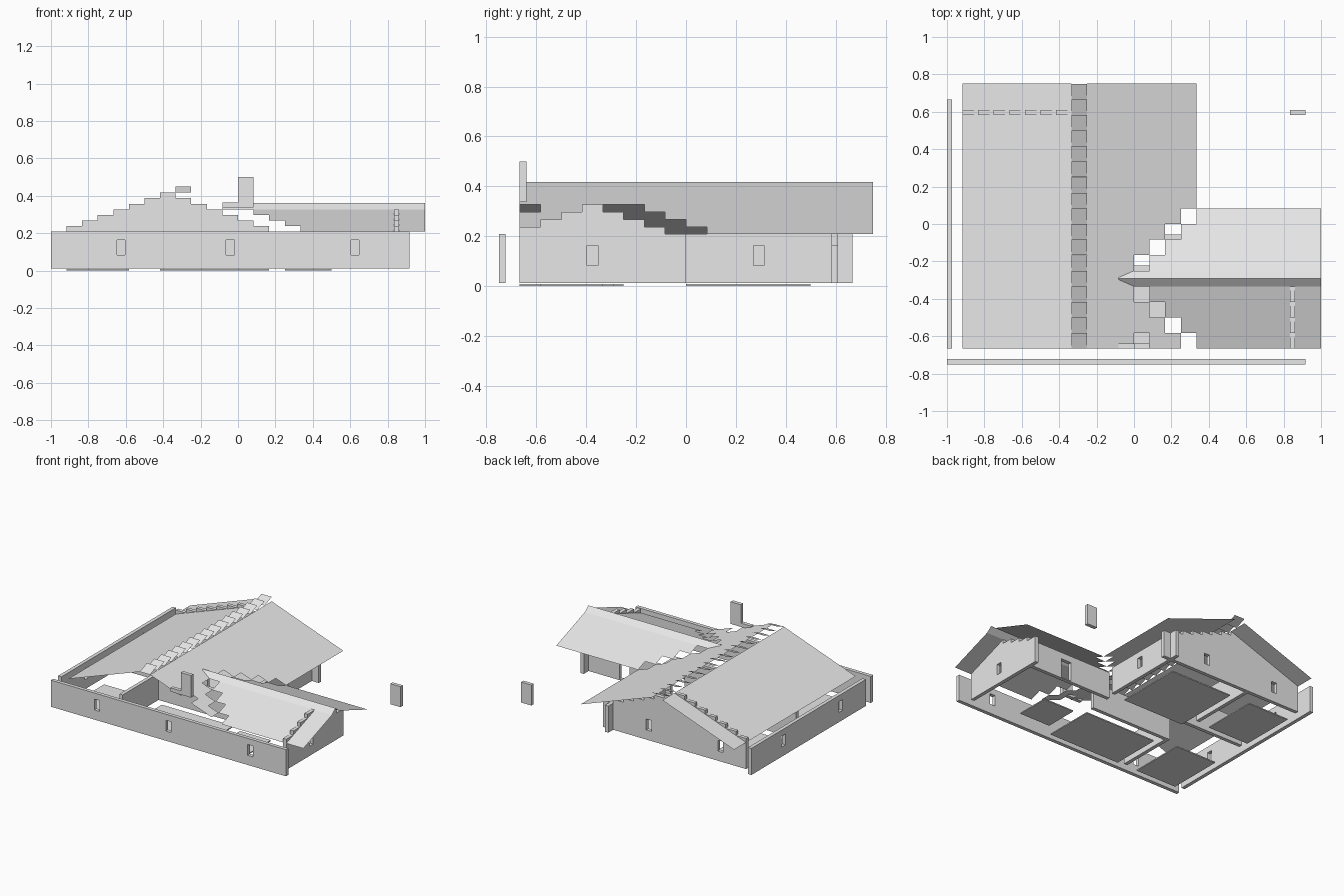
import bpy, bmesh
from mathutils import Vector

if "Cube" in bpy.data.objects:
    bpy.data.objects.remove(bpy.data.objects["Cube"])

C = 1 / 12            # plan module
RISE = 0.0298         # roof rise per module
T = 0.027             # wall thickness
Z0, Z1 = 0.012, 0.208  # wall bottom and eave height
X0, Y0 = -11 * C, -8 * C

grey = bpy.data.materials.new("light_grey")
grey.diffuse_color = (0.8, 0.8, 0.8, 1)
grey.use_nodes = True
grey.node_tree.nodes["Principled BSDF"].inputs["Base Color"].default_value = grey.diffuse_color


def finish(name, bm):
    bmesh.ops.remove_doubles(bm, verts=bm.verts, dist=1e-5)
    me = bpy.data.meshes.new(name)
    bm.to_mesh(me)
    bm.free()
    me.materials.append(grey)
    ob = bpy.data.objects.new(name, me)
    bpy.context.collection.objects.link(ob)
    return ob


def prism(name, outline, axis, pos, thick):
    """Extrude an outline of (along, z) points into an upright slab."""
    bm = bmesh.new()
    if axis == 'x':
        pts = [(u, pos, z) for u, z in outline]
        d = Vector((0, thick, 0))
    else:
        pts = [(pos, u, z) for u, z in outline]
        d = Vector((thick, 0, 0))
    face = bm.faces.new([bm.verts.new(p) for p in pts])
    ext = bmesh.ops.extrude_face_region(bm, geom=[face])
    bmesh.ops.translate(bm, vec=d, verts=[
        v for v in ext['geom'] if isinstance(v, bmesh.types.BMVert)])
    bmesh.ops.recalc_face_normals(bm, faces=bm.faces)
    return finish(name, bm)


def rect(a, b, z0=Z0, z1=Z1):
    return [(a, z0), (b, z0), (b, z1), (a, z1)]


def wall(name, outline, axis, pos, holes=()):
    """Wall slab with rectangular openings (a, b, z0, z1) cut through."""
    ob = prism(name, outline, axis, pos, T)
    for h in holes:
        cut = prism("opening_cutter", rect(*h), axis, pos - T, 3 * T)
        mod = ob.modifiers.new("opening", 'BOOLEAN')
        mod.object, mod.operation, mod.solver = cut, 'DIFFERENCE', 'EXACT'
        dg = bpy.context.evaluated_depsgraph_get()
        me = bpy.data.meshes.new_from_object(ob.evaluated_get(dg))
        ob.modifiers.clear()
        ob.data = me
        bpy.data.objects.remove(cut)
    return ob


def window(u):
    return (u - 0.022, u + 0.022, 0.083, 0.163)


def stepped(start, end, first, tops):
    """Wall outline whose top follows a stair, one step per module."""
    pts = [(start, Z0), (end, Z0), (end, Z1)]
    top = []
    for i, z in enumerate(tops):
        top += [(first + i * C, z), (first + (i + 1) * C, z)]
    top.append((first + len(tops) * C, Z1))
    if first > start + 1e-4:
        top.insert(0, (first, Z1))
        top.insert(0, (start, Z1))
    out = pts + top[::-1]
    clean = []
    for p in out:
        if not clean or (Vector(p) - Vector(clean[-1])).length > 1e-4:
            clean.append(p)
    return clean


def sheet(name, quads):
    bm = bmesh.new()
    for q in quads:
        bm.faces.new([bm.verts.new(p) for p in q])
    return finish(name, bm)


# Outer walls
wall("front_wall", rect(-1, 11 * C), 'x', -9 * C,
     [window(-7.5 * C), window(-0.5 * C), window(7.5 * C)])
wall("left_wall", rect(Y0, 8 * C), 'y', -1, [window(-4.5 * C), window(3.5 * C)])
wall("main_right_wall", rect(0, 8 * C), 'y', 2 * C, [window(3.5 * C)])
wall("wing_back_wall", rect(2 * C, 10 * C), 'x', -C, [(6 * C, 7 * C, 0.02, 0.16)])

# Stepped gable walls
tops = [Z1 + (i + 1) * RISE for i in range(7)] + [Z1 + i * RISE for i in range(6, 0, -1)]
wall("main_gable_wall", stepped(X0, 3 * C, X0, tops), 'x', 7 * C,
     [window(-8.5 * C), window(-1.5 * C)])
tops = [Z1 + (i + 1) * RISE for i in range(4)] + [Z1 + i * RISE for i in range(3, 0, -1)]
wall("wing_gable_wall", stepped(Y0, 0, Y0, tops), 'y', 10 * C, [window(-4.5 * C)])

# Inner walls
wall("inner_wall_front", rect(Y0, -3 * C), 'y', -6 * C)
wall("inner_wall_middle", rect(-6 * C, 2 * C), 'x', -3 * C)
wall("inner_wall_left", rect(X0, -3 * C), 'x', 0)
wall("inner_wall_back", rect(C, 7 * C), 'y', -6 * C)

# Loose door and chimney panels
prism("door_panel", rect(10 * C, 11 * C, Z0, 0.163), 'x', 7 * C, T)
prism("chimney_panel", rect(0, C, 0.337, 0.5), 'x', Y0, T)
prism("chimney_base", rect(-C, 0, 0.337, 0.365), 'x', Y0, T)

# Floor mats: x range, y range in modules
for i, (a, b, c, d) in enumerate([(-11, -7, -8, -3), (-5, 2, -8, -3.5), (3, 6, -7, -4),
                                  (-5, 1, 0, 6), (-11, -7, 1, 6)]):
    prism("floor_mat_%d" % i, rect(a * C, b * C, 0, 0.008), 'x', c * C, (d - c) * C)

# Main roof: plain left slope, right slope with a stepped valley opening
ZR = Z1 + 7 * RISE
Y1 = Y0 + 17 * C
sheet("main_roof_left", [[(X0, Y0, Z1), (-4 * C, Y0, ZR), (-4 * C, Y1, ZR), (X0, Y1, Z1)]])
quads = []
for c in range(-3, 4):
    for j in range(17):
        valley = c >= 0 and 3 - c <= j <= 5 + c
        if valley or (c, j) == (0, 0):
            continue
        y, za, zb = Y0 + j * C, Z1 + (4 - c) * RISE, Z1 + (3 - c) * RISE
        quads.append([(c * C, y, za), ((c + 1) * C, y, zb),
                      ((c + 1) * C, y + C, zb), (c * C, y + C, za)])
sheet("main_roof_right", quads)

# Tilted ridge tiles
sheet("main_ridge_tiles", [[(-4 * C, Y0 + j * C, ZR), (-3 * C, Y0 + j * C, ZR),
                            (-3 * C, Y0 + (j + 1) * C - 0.0005, ZR + 0.033),
                            (-4 * C, Y0 + (j + 1) * C - 0.0005, ZR + 0.033)]
                           for j in range(17)])

# Wing roof: rows of both slopes start one module further out each step
front, back = [], []
for j in range(9):
    if j == 4:
        continue
    k, y = abs(j - 4), Y0 + j * C
    hi, lo = Z1 + (5 - k) * RISE, Z1 + (4 - k) * RISE
    za, zb = (lo, hi) if j < 4 else (hi, lo)
    (front if j < 4 else back).append(
        [(k * C, y, za), (1, y, za), (1, y + C, zb), (k * C, y + C, zb)])
sheet("wing_roof_front", front)
sheet("wing_roof_back", back)

# Wing ridge cap
yr, zr = -4 * C, Z1 + 4 * RISE
sheet("wing_ridge_cap", [
    [(-C, yr, zr), (1, yr, zr), (1, yr + C / 2, zr + 0.034), (-C, yr + C / 2, zr + 0.034)],
    [(-C, yr + C / 2, zr + 0.034), (1, yr + C / 2, zr + 0.034), (1, yr + C, zr), (-C, yr + C, zr)]])
